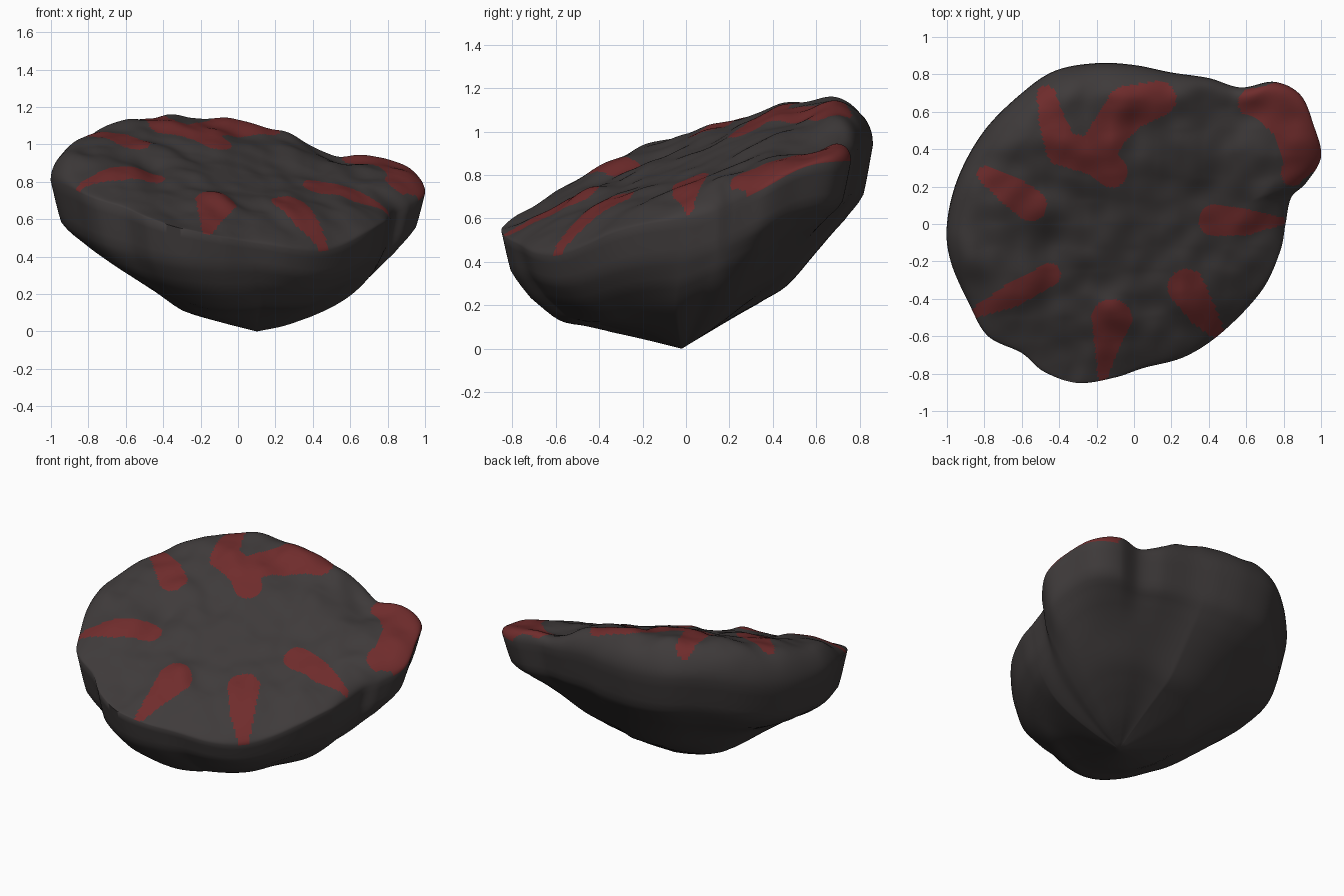
import bpy, bmesh, math
from mathutils import Vector, noise

if "Cube" in bpy.data.objects:
    bpy.data.objects.remove(bpy.data.objects["Cube"])

STEPS = 15          # samples between two outline points
TOP_RINGS = 80      # rings on the painted top


def spline(a, b, c, d, t):
    """Smooth curve from b to c."""
    return b + (c - a) * (t / 2) + (a * 2 - b * 5 + c * 4 - d) * (t * t / 2) \
        + (b * 3 - a - c * 3 + d) * (t ** 3 / 2)


def smooth(e0, e1, v):
    t = min(1, max(0, (v - e0) / (e1 - e0)))
    return t * t * (3 - 2 * t)


def hill(p, x, y, r, h):
    return h * math.exp(-((p.x - x) ** 2 + (p.y - y) ** 2) / r ** 2)


# Widest outline of the rock, anticlockwise from the right
outline = [(.81, 0), (.84, .14), (.92, .22), (1, .36), (.96, .53), (.89, .69),
           (.75, .76), (.57, .73), (.4, .78), (.2, .81), (0, .85), (-.2, .86),
           (-.42, .82), (-.6, .7), (-.8, .5), (-.94, .25), (-1, 0), (-.98, -.2),
           (-.88, -.43), (-.78, -.6), (-.6, -.69), (-.48, -.79), (-.3, -.85),
           (-.1, -.82), (.05, -.77), (.27, -.71), (.47, -.58), (.68, -.36), (.78, -.15)]
pts = [Vector(p) for p in outline]
n = len(pts)
rim = [spline(pts[i - 1], pts[i], pts[(i + 1) % n], pts[(i + 2) % n], s / STEPS)
       for i in range(n) for s in range(STEPS)]
count = len(rim)
W = 38              # calmer outline for the lower bowl
calm = [sum((rim[(i + k) % count] for k in range(-W, W + 1)), Vector((0, 0))) / (2 * W + 1) * 1.05
        for i in range(count)]

# Underside heights towards each side, at these fractions from tip to rim
TIP = Vector((.1, -.02))
FRACTIONS = [0, .2, .4, .55, .7, .85, .95, 1]
RIGHT = [0, .03, .08, .13, .20, .30, .42, .59]
BACK = [0, .11, .21, .29, .44, .59, .71, .94]
LEFT = [0, .06, .14, .27, .40, .49, .59, .81]
FRONT = [0, .045, .09, .12, .15, .25, .36, .49]
# Extra height of the corner under the lobe, and of the left front corner
LOBE = [0, .02, .06, .09, .10, .08, .03, 0]
CORNER = [0, -.01, -.03, -.05, -.07, -.07, -.05, 0]


def under_heights(p):
    d = (p - TIP).normalized()
    side = RIGHT if d.x > 0 else LEFT
    face = BACK if d.y > 0 else FRONT
    lift = hill(p, .93, .55, .33, .14) + hill(p, .5, -.6, .35, -.09) + hill(p, -.6, .7, .35, .07)
    lobe = max(0, d.x) * max(0, d.y) * 2
    corner = max(0, -d.x) * max(0, -d.y) * 2
    return [a * d.x ** 2 + b * d.y ** 2 + lift * f ** 4 + lobe * u + corner * v
            for a, b, f, u, v in zip(side, face, FRACTIONS, LOBE, CORNER)]


# Bumps and hollows on the top: x, y, radius, height
bumps = [(-.12, -.47, .12, .035), (.54, .62, .2, -.08), (.85, .58, .14, -.02),
         (.04, .5, .1, -.03), (-.45, -.1, .12, -.025), (-.42, -.36, .1, -.03),
         (-.6, -.33, .12, .02), (-.72, .2, .22, -.04), (-.35, -.6, .14, -.02),
         (-.15, .35, .15, .02), (.35, .15, .15, -.015), (.3, -.33, .12, .025),
         (-.88, -.2, .12, .04), (-.5, .05, .1, .015)]


def top_height(p):
    z = .86 - .2 * p.x + .41 * p.y
    if z > 1.04:
        z = 1.04 + .12 * math.tanh((z - 1.04) / .12)
    z += sum(hill(p, *b) for b in bumps)
    return z + .02 * noise.noise(Vector((p.x * 4, p.y * 4, 1))) \
        + .014 * noise.noise(Vector((p.x * 8, p.y * 8, 5)))


# Painted strokes: chains of x, y, half width
strokes = [
    [(-.79, .265, .05), (-.66, .18, .08), (-.55, .1, .085)],
    [(-.84, -.47, .03), (-.65, -.38, .065), (-.45, -.27, .06)],
    [(-.12, -.51, .11), (-.14, -.62, .075), (-.17, -.84, .02)],
    [(.28, -.34, .1), (.37, -.48, .075), (.48, -.62, .025)],
    [(.43, .02, .085), (.6, .01, .07), (.79, .015, .02)],
    [(-.47, .69, .05), (-.43, .52, .075), (-.38, .4, .09), (-.2, .36, .1), (-.12, .28, .085)],
    [(-.2, .38, .1), (-.13, .5, .1), (-.03, .62, .12), (.13, .67, .095)],
    [(.63, .65, .075), (.78, .63, .13), (.87, .52, .12), (.91, .38, .115), (.85, .27, .065)],
]


def is_painted(p):
    for chain in strokes:
        for (x, y, r), (x2, y2, r2) in zip(chain, chain[1:]):
            a, b = Vector((x, y)), Vector((x2, y2))
            t = min(1, max(0, (p - a).dot(b - a) / (b - a).length_squared))
            if (p - a.lerp(b, t)).length < r + (r2 - r) * t:
                return True
    return False


def material(name, color):
    m = bpy.data.materials.new(name)
    m.diffuse_color = (*color, 1)
    m.use_nodes = True
    m.node_tree.nodes["Principled BSDF"].inputs["Base Color"].default_value = m.diffuse_color
    return m


bm = bmesh.new()
rings = []

# Underside bowl, from the tip up to the rim
tables = [under_heights(p) for p in rim]
for k in range(len(FRACTIONS) - 1):
    for s in range(1, 5):
        t = s / 4
        f = FRACTIONS[k] + (FRACTIONS[k + 1] - FRACTIONS[k]) * t
        ring = []
        for p, c, h in zip(rim, calm, tables):
            before = h[k - 1] if k else -h[1]
            after = h[k + 2] if k + 2 < len(h) else 2 * h[-1] - h[-2]
            z = max(0, spline(before, h[k], h[k + 1], after, t))
            q = TIP.lerp(c.lerp(p, smooth(.65, 1, f)), f)
            ring.append(bm.verts.new((q.x, q.y, z)))
        rings.append(ring)
under_count = len(rings)

# Tilted top, rolling over at the rim, more gently towards the front
for k in range(1, TOP_RINGS):
    f = 1 - k / TOP_RINGS * min(1, .3 + .7 * k / 10)
    ring = []
    for p, h in zip(rim, tables):
        q = p * f
        start = .64 + .14 * smooth(-.3, .5, p.y)
        t = max(0, (f - start) / (1 - start))
        roll = 1 - (1 - t * t) ** .52
        z = top_height(q) * (1 - roll) + min(h[-1], top_height(p) - .02) * roll
        ring.append(bm.verts.new((q.x, q.y, z)))
    rings.append(ring)

# Faces between rings, painted by position on the top
for k in range(len(rings) - 1):
    a, b = rings[k], rings[k + 1]
    for i in range(count):
        j = (i + 1) % count
        face = bm.faces.new((a[i], a[j], b[j], b[i]))
        if k >= under_count - 1:
            face.material_index = int(is_painted(face.calc_center_median().xy))
tip = bm.verts.new((TIP.x, TIP.y, 0))
crown = bm.verts.new((0, 0, top_height(Vector((0, 0)))))
for i in range(count):
    j = (i + 1) % count
    bm.faces.new((tip, rings[0][j], rings[0][i]))
    bm.faces.new((crown, rings[-1][i], rings[-1][j]))

mesh = bpy.data.meshes.new("rock")
bm.to_mesh(mesh)
bm.free()
rock = bpy.data.objects.new("rock", mesh)
bpy.context.collection.objects.link(rock)
mesh.materials.append(material("dark stone", (.049, .043, .043)))
mesh.materials.append(material("dull red", (.16, .025, .025)))
bpy.context.view_layer.objects.active = rock
rock.select_set(True)
bpy.ops.object.shade_smooth_by_angle(angle=math.radians(75))
